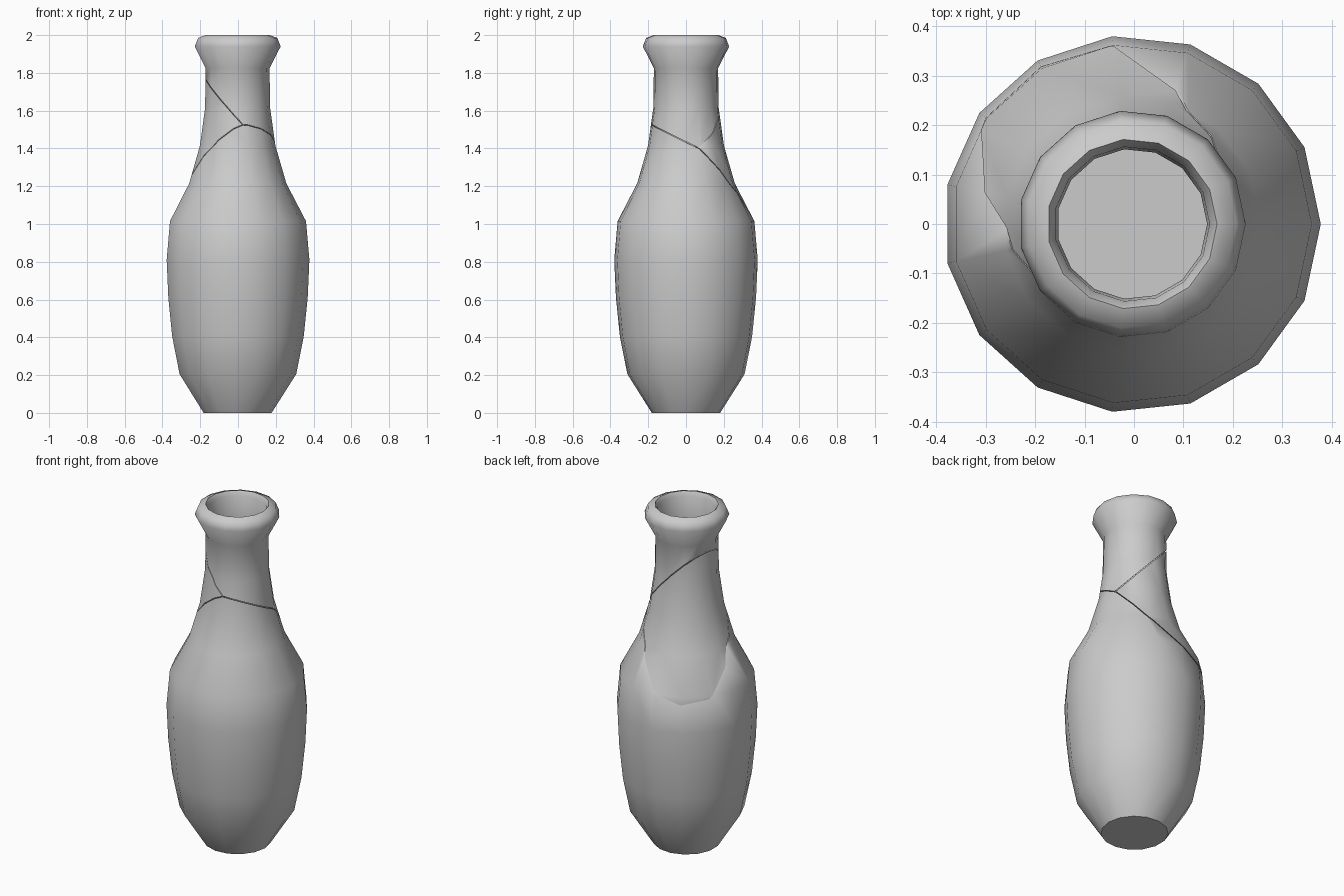
import bpy, bmesh, math
from mathutils import Vector

if "Cube" in bpy.data.objects:
    bpy.data.objects.remove(bpy.data.objects["Cube"])

SIDES = 15
OFFSET_X = -0.004
GAP = 0.002

# Closed wall profile: outside from base to lip, then back down the inside
OUTER = [(0.182, 0), (0.312, 0.205), (0.352, 0.405), (0.373, 0.61), (0.382, 0.81),
         (0.364, 1.015), (0.26, 1.215), (0.202, 1.415), (0.174, 1.615), (0.171, 1.825),
         (0.230, 1.94), (0.212, 1.985), (0.172, 2.0)]
INNER = [(0.157, 1.975), (0.152, 1.825), (0.154, 1.615), (0.182, 1.415), (0.239, 1.215),
         (0.343, 1.015), (0.362, 0.81), (0.353, 0.61), (0.332, 0.405), (0.292, 0.21),
         (0.17, 0.022)]


def lathe(bm, profile):
    rings = []
    for r, z in profile:
        ring = []
        for i in range(SIDES):
            a = 2 * math.pi * i / SIDES
            ring.append(bm.verts.new((OFFSET_X + r * math.cos(a), r * math.sin(a), z)))
        rings.append(ring)
    for lo, hi in zip(rings, rings[1:]):
        for i in range(SIDES):
            j = (i + 1) % SIDES
            bm.faces.new((lo[i], lo[j], hi[j], hi[i]))
    bm.faces.new(rings[0][::-1])
    bm.faces.new(rings[-1])


# Fracture planes share the line between the two crack junctions
J1 = Vector((0.02, -0.19, 1.53))
J2 = Vector((0.19, 0.07, 1.40))


def upward_plane(third):
    n = (J2 - J1).cross(Vector(third) - J1).normalized()
    return n if n.z > 0 else -n


NECK_CRACK = upward_plane((-0.17, 0.0, 1.77))
SHOULDER_CRACK = upward_plane((-0.26, 0.27, 0.97))
FRONT_CRACK = upward_plane((0.17, -0.10, 1.483))


def shard(name, cuts):
    """Cut the vase, keeping side +1 (above) or -1 (below) of each plane."""
    bm = bmesh.new()
    lathe(bm, OUTER + INNER)
    for normal, side in cuts:
        n = normal * side
        res = bmesh.ops.bisect_plane(bm, geom=bm.verts[:] + bm.edges[:] + bm.faces[:],
                                     dist=1e-6, plane_co=J1 + n * GAP, plane_no=n,
                                     clear_inner=True)
        edges = [e for e in res["geom_cut"]
                 if isinstance(e, bmesh.types.BMEdge) and e.is_boundary]
        bmesh.ops.triangle_fill(bm, use_beauty=True, use_dissolve=False,
                                edges=edges, normal=n)
    bmesh.ops.recalc_face_normals(bm, faces=bm.faces[:])
    mesh = bpy.data.meshes.new(name)
    bm.to_mesh(mesh)
    bm.free()
    obj = bpy.data.objects.new(name, mesh)
    bpy.context.collection.objects.link(obj)
    mesh.shade_smooth()
    mesh.set_sharp_from_angle(angle=math.radians(50))


# Three fitted pieces of the broken vase
shard("vase_body", [(SHOULDER_CRACK, -1), (FRONT_CRACK, -1)])
shard("vase_shoulder_shard", [(NECK_CRACK, -1), (SHOULDER_CRACK, 1)])
shard("vase_neck", [(NECK_CRACK, 1), (FRONT_CRACK, 1)])
